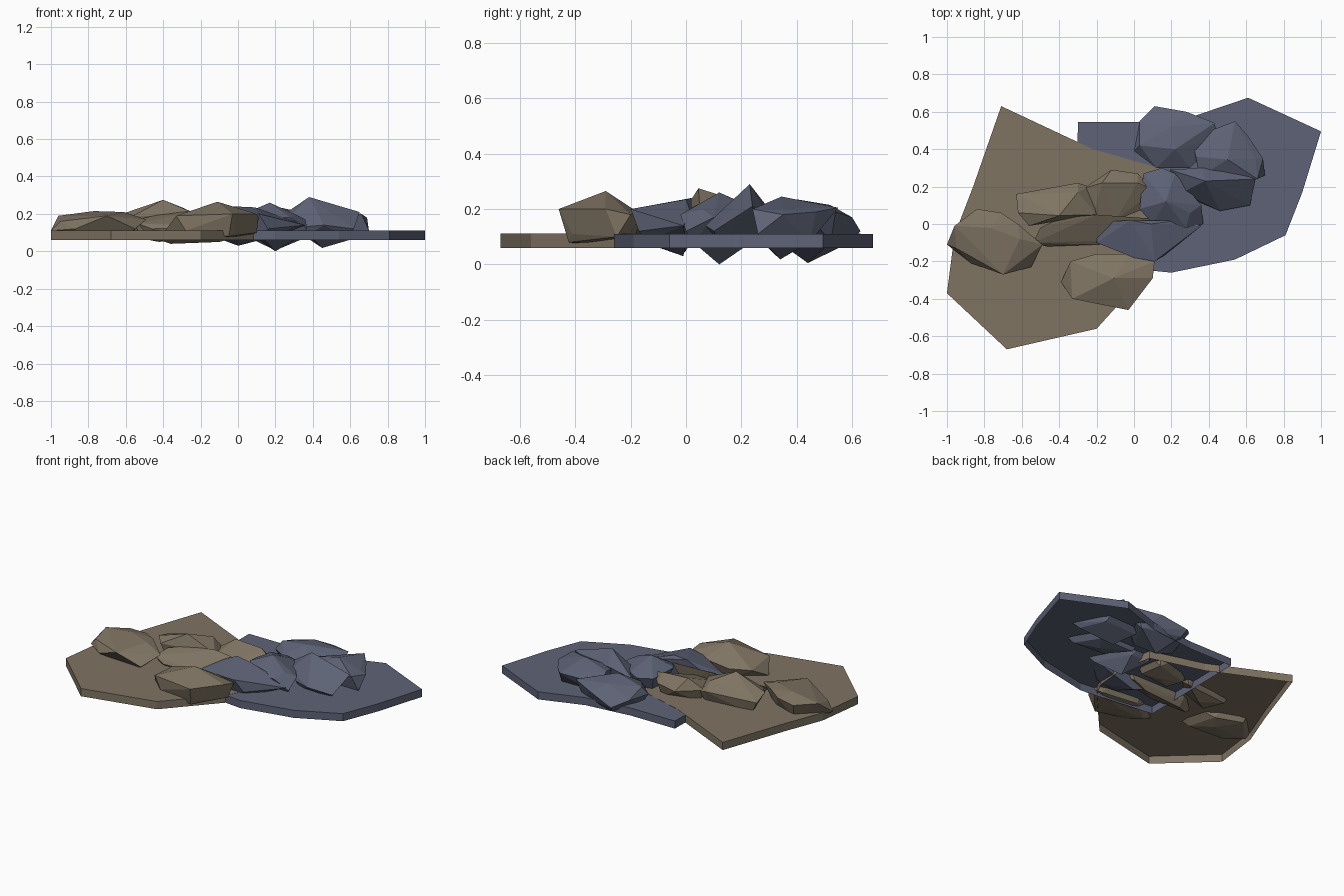
import bpy, bmesh


def material(name, rgb):
    m = bpy.data.materials.new(name)
    m.diffuse_color = (*rgb, 1)
    return m


BROWN = material("brown stone", (0.213, 0.175, 0.124))
BLUE = material("slate blue stone", (0.11, 0.123, 0.18))


def finish(name, bm, mat):
    me = bpy.data.meshes.new(name)
    bm.to_mesh(me)
    bm.free()
    me.materials.append(mat)
    bpy.context.collection.objects.link(bpy.data.objects.new(name, me))


def slab(name, mat, outline, z0, z1):
    """Flat plate with a rim, open underneath (outline runs anticlockwise)."""
    bm = bmesh.new()
    low = [bm.verts.new((x, y, z0)) for x, y in outline]
    top = [bm.verts.new((x, y, z1)) for x, y in outline]
    bm.faces.new(top)
    for i in range(len(low)):
        j = (i + 1) % len(low)
        bm.faces.new((low[i], low[j], top[j], top[i]))
    finish(name, bm, mat)


def rock(name, mat, points, under=0.78, z_under=0.08):
    """Faceted boulder: hull of its corners plus a narrower foot ring."""
    bm = bmesh.new()
    cx = sum(p[0] for p in points) / len(points)
    cy = sum(p[1] for p in points) / len(points)
    foot = [(cx + (x - cx) * under, cy + (y - cy) * under, z_under)
            for x, y, z in points[::2]]
    for p in list(points) + foot:
        bm.verts.new(p)
    bmesh.ops.convex_hull(bm, input=bm.verts[:])
    loose = [v for v in bm.verts if not v.link_faces]
    bmesh.ops.delete(bm, geom=loose, context='VERTS')
    bmesh.ops.recalc_face_normals(bm, faces=bm.faces[:])
    finish(name, bm, mat)


# Overlapping ground plates
slab("brown_plate", BROWN, [
    (-0.71, 0.63), (-0.86, 0.2), (-0.96, -0.06), (-1.0, -0.37), (-0.68, -0.67),
    (-0.2, -0.56), (0.09, -0.24), (0.15, -0.13), (0.17, 0.08),
    (0.13, 0.3), (-0.22, 0.4)], 0.06, 0.111)
slab("blue_plate", BLUE, [
    (-0.3, 0.545), (-0.31, -0.2), (0.1, -0.25), (0.2, -0.26), (0.54, -0.19),
    (0.81, -0.06), (0.9, 0.17), (1.0, 0.495), (0.61, 0.675), (0.33, 0.58),
    (0.02, 0.545)], 0.06, 0.11)

# Brown boulders
rock("brown_rock_left", BROWN, [
    (-1.0, -0.11, 0.11), (-0.96, -0.01, 0.19), (-0.84, 0.08, 0.18), (-0.71, 0.06, 0.19),
    (-0.62, -0.0, 0.2), (-0.49, -0.11, 0.17), (-0.55, -0.23, 0.12), (-0.70, -0.27, 0.19),
    (-0.87, -0.21, 0.12), (-0.95, -0.13, 0.16), (-0.77, -0.02, 0.215),
    (-0.61, -0.08, 0.21), (-0.7, -0.08, 0.06)])
rock("brown_rock_rear", BROWN, [
    (-0.63, 0.16, 0.17), (-0.62, 0.06, 0.2), (-0.56, -0.01, 0.19), (-0.3, 0.22, 0.18),
    (-0.24, 0.2, 0.16), (-0.2, 0.05, 0.19), (-0.4, 0.045, 0.275), (-0.3, 0.17, 0.235),
    (-0.42, 0.1, 0.05)])
rock("brown_rock_rear_right", BROWN, [
    (-0.27, 0.19, 0.17), (-0.12, 0.29, 0.16), (0.02, 0.27, 0.17), (0.11, 0.18, 0.19),
    (0.05, 0.08, 0.15), (-0.1, 0.02, 0.16), (-0.22, 0.05, 0.17), (-0.17, 0.22, 0.235),
    (0.02, 0.22, 0.225), (-0.08, 0.15, 0.06)])
rock("brown_rock_middle", BROWN, [
    (-0.54, -0.1, 0.15), (-0.5, -0.02, 0.18), (-0.4, 0.03, 0.2), (-0.2, 0.05, 0.22),
    (0.08, 0.03, 0.2), (0.13, -0.08, 0.14), (-0.2, -0.11, 0.13), (-0.46, -0.12, 0.12),
    (-0.36, -0.01, 0.04), (-0.1, 0.0, 0.05)])
rock("brown_rock_front", BROWN, [
    (-0.39, -0.31, 0.11), (-0.34, -0.2, 0.17), (-0.2, -0.16, 0.16), (-0.02, -0.16, 0.18),
    (0.11, -0.2, 0.18), (0.1, -0.29, 0.2), (-0.03, -0.46, 0.2), (-0.33, -0.4, 0.19),
    (-0.11, -0.29, 0.265), (-0.28, -0.41, 0.11), (-0.02, -0.41, 0.11), (0.1, -0.25, 0.1),
    (-0.12, -0.28, 0.06)])

# Blue boulders
rock("blue_rock_rear", BLUE, [
    (0.0, 0.39, 0.15), (0.03, 0.55, 0.16), (0.11, 0.63, 0.12), (0.28, 0.6, 0.17),
    (0.43, 0.54, 0.19), (0.45, 0.46, 0.16), (0.3, 0.3, 0.17), (0.12, 0.3, 0.17),
    (0.03, 0.42, 0.2), (0.2, 0.52, 0.215), (0.22, 0.4, 0.235), (0.2, 0.44, 0.005)])
rock("blue_rock_right", BLUE, [
    (0.31, 0.46, 0.16), (0.54, 0.55, 0.205), (0.61, 0.47, 0.19), (0.69, 0.35, 0.18),
    (0.7, 0.26, 0.11), (0.66, 0.24, 0.2), (0.35, 0.25, 0.18), (0.33, 0.36, 0.2),
    (0.5, 0.345, 0.245), (0.65, 0.35, 0.2), (0.45, 0.34, 0.018)])
rock("blue_rock_peak", BLUE, [
    (0.19, 0.29, 0.16), (0.26, 0.17, 0.17), (0.34, 0.12, 0.13), (0.46, 0.07, 0.14),
    (0.62, 0.1, 0.12), (0.65, 0.24, 0.21), (0.38, 0.23, 0.29), (0.36, 0.3, 0.2),
    (0.5, 0.29, 0.19), (0.44, 0.2, 0.06)])
rock("blue_rock_centre", BLUE, [
    (0.05, 0.27, 0.19), (0.15, 0.3, 0.18), (0.22, 0.27, 0.19), (0.36, 0.1, 0.17),
    (0.37, 0.0, 0.12), (0.28, -0.02, 0.18), (0.1, 0.0, 0.18), (0.03, 0.08, 0.2),
    (0.17, 0.12, 0.26), (0.3, 0.06, 0.2), (0.2, 0.12, 0.0)])
rock("blue_rock_front", BLUE, [
    (-0.19, 0.01, 0.16), (-0.2, -0.1, 0.15), (-0.0, -0.18, 0.19), (0.11, -0.2, 0.2),
    (0.16, -0.17, 0.12), (0.36, -0.01, 0.14), (0.24, 0.02, 0.18), (-0.02, 0.02, 0.24),
    (0.09, 0.0, 0.235), (0.0, -0.01, 0.03)])
